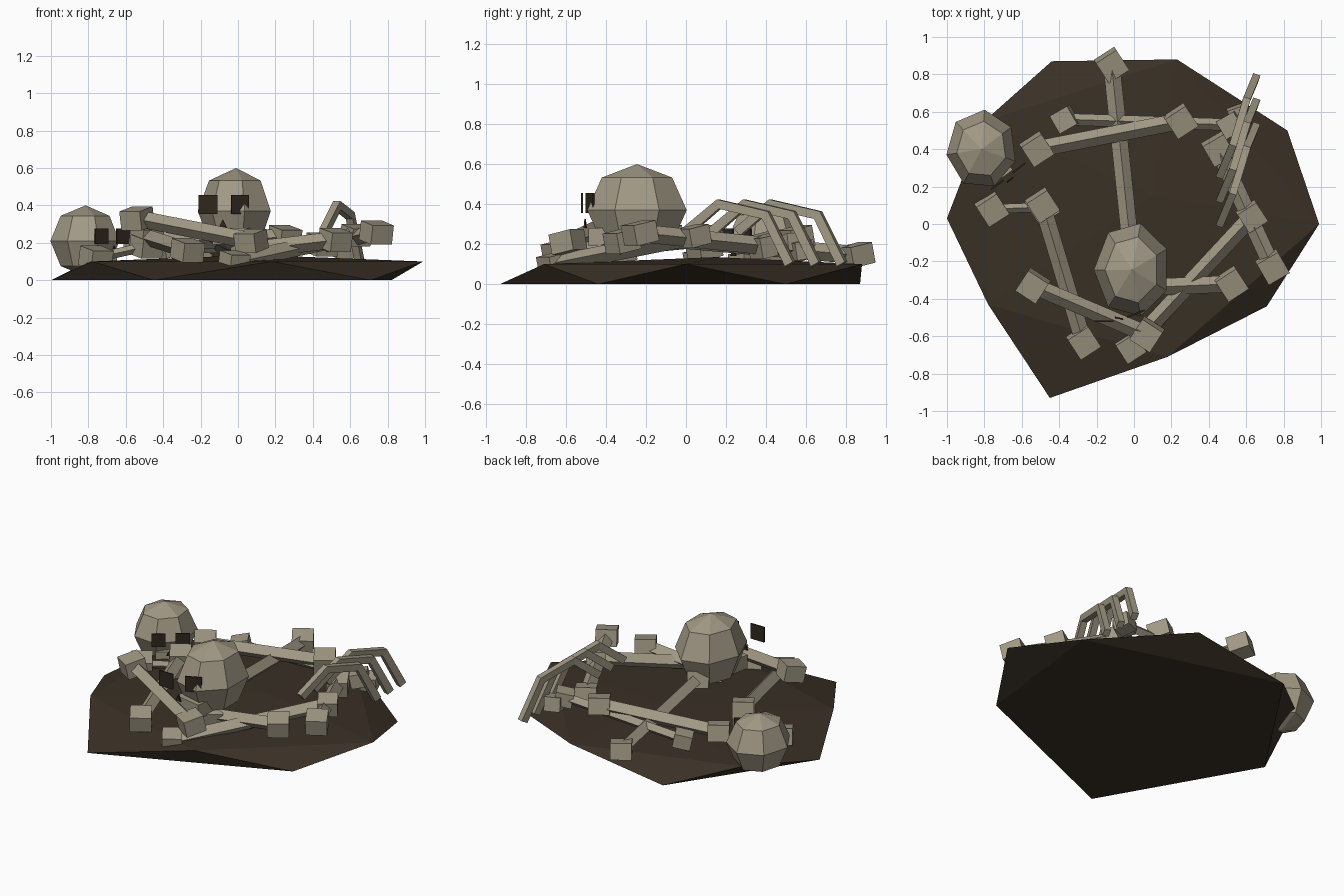
import bpy, bmesh, math
from mathutils import Vector, Matrix

if "Cube" in bpy.data.objects:
    bpy.data.objects.remove(bpy.data.objects["Cube"])


def material(name, rgb):
    m = bpy.data.materials.new(name)
    m.diffuse_color = (*rgb, 1)
    m.use_nodes = True
    m.node_tree.nodes["Principled BSDF"].inputs["Base Color"].default_value = m.diffuse_color
    return m


BONE = material("old bone", (0.36, 0.32, 0.235))
EARTH = material("dark earth", (0.042, 0.03, 0.019))
SOCKET = material("socket dark", (0.03, 0.02, 0.013))


def finish(name, bm, mat):
    bmesh.ops.recalc_face_normals(bm, faces=bm.faces)
    me = bpy.data.meshes.new(name)
    bm.to_mesh(me)
    bm.free()
    me.materials.append(mat)
    ob = bpy.data.objects.new(name, me)
    bpy.context.collection.objects.link(ob)
    return ob


def add_box(bm, centre, size, yaw=0, tilt=0):
    m = (Matrix.Translation(centre) @ Matrix.Rotation(math.radians(yaw), 4, 'Z')
         @ Matrix.Rotation(math.radians(tilt), 4, 'X') @ Matrix.Diagonal((*size, 1)))
    bmesh.ops.create_cube(bm, size=1, matrix=m)


def add_bar(bm, a, b, r):
    a, b = Vector(a), Vector(b)
    d = b - a
    m = Matrix.Translation((a + b) / 2) @ d.to_track_quat('Z', 'Y').to_matrix().to_4x4()
    bmesh.ops.create_cone(bm, segments=4, radius1=r, radius2=r, depth=d.length,
                          cap_ends=True, matrix=m)


# Earth mound: outline zigzags between the base and the upper rim
outline = [(0.99, 0.0), (0.82, 0.5), (0.23, 0.88), (-0.44, 0.87), (-0.8, 0.55),
           (-1.0, 0.03), (-0.78, -0.43), (-0.45, -0.93), (0.18, -0.71), (0.71, -0.44)]
bm = bmesh.new()
for i, (x, y) in enumerate(outline):
    bm.verts.new((x, y, 0.0 if i % 2 else 0.1))
bm.verts.new((0.1, 0.15, 0.135))
bmesh.ops.convex_hull(bm, input=bm.verts)
finish("earth_mound", bm, EARTH)


# Long bones: four-sided shaft with a block at each end
def long_bone(name, a, b, r=0.045, knob=0.13, yaw=33):
    bm = bmesh.new()
    add_bar(bm, a, b, r)
    for p in (a, b):
        add_box(bm, p, (knob, knob, knob * 0.8), yaw, 12)
    finish(name, bm, BONE)


long_bone("spine_bone", (-0.12, 0.85, 0.145), (-0.02, -0.1, 0.23))
long_bone("back_thigh_bone", (-0.52, 0.4, 0.2), (0.25, 0.55, 0.23))
long_bone("front_arm_bone", (-0.54, -0.33, 0.33), (0.07, -0.59, 0.21), yaw=-33)
long_bone("left_shin_bone", (-0.49, 0.1, 0.23), (-0.27, -0.63, 0.16))
long_bone("right_thigh_bone", (0.63, 0.04, 0.24), (-0.02, -0.66, 0.1), knob=0.12)
long_bone("middle_bone", (0.05, -0.34, 0.16), (0.52, -0.32, 0.215))
long_bone("back_thin_bone", (-0.37, 0.56, 0.17), (0.52, 0.53, 0.2), 0.032, 0.11, -60)
long_bone("left_thin_bone", (-0.76, 0.08, 0.12), (-0.49, 0.09, 0.18), 0.025)
long_bone("right_arm_bone", (0.45, 0.4, 0.19), (0.74, -0.23, 0.255), yaw=30)

# Loose knuckle by the ribs
bm = bmesh.new()
add_box(bm, (0.56, 0.58, 0.17), (0.1, 0.1, 0.09), 20, 10)
finish("loose_knuckle", bm, BONE)

# Ribs: three parallel bent strips
path = [(0.46, 0.0, 0.26), (0.53, 0.165, 0.4), (0.6, 0.4, 0.345), (0.65, 0.52, 0.1)]
side = Vector((0.95, -0.32, 0)) * 0.02
for k in range(3):
    bm = bmesh.new()
    pts = [Vector(p) + Vector((0, 0.13 * k, 0)) for p in path]
    rings = []
    for i, p in enumerate(pts):
        t = (pts[min(i + 1, 3)] - pts[max(i - 1, 0)]).normalized()
        up = side.cross(t).normalized() * 0.024
        rings.append([bm.verts.new(p + s * side + u * up)
                      for s, u in ((1, 1), (1, -1), (-1, -1), (-1, 1))])
    for r0, r1 in zip(rings, rings[1:]):
        for j in range(4):
            bm.faces.new((r0[j], r0[(j + 1) % 4], r1[(j + 1) % 4], r1[j]))
    bm.faces.new(rings[0])
    bm.faces.new(rings[-1])
    finish(f"rib_{k + 1}", bm, BONE)


# Skulls: seven-sided cranium, jaw block, dark eye plates and nose
def skull(name, centre, radii, turn, jaw, jaw_size, jaw_yaw, eyes, eye_size, nose):
    bm = bmesh.new()
    m = (Matrix.Translation(centre) @ Matrix.Diagonal((*radii, 1))
         @ Matrix.Rotation(math.radians(turn), 4, 'Z'))
    bmesh.ops.create_uvsphere(bm, u_segments=7, v_segments=4, radius=1, matrix=m)
    finish(name + "_cranium", bm, BONE)
    bm = bmesh.new()
    add_box(bm, jaw, jaw_size, jaw_yaw)
    finish(name + "_jaw", bm, BONE)
    for i, (p, yaw) in enumerate(eyes):
        bm = bmesh.new()
        add_box(bm, p, (eye_size, 0.009, eye_size), yaw)
        finish(f"{name}_eye_{i + 1}", bm, SOCKET)
    bm = bmesh.new()
    p = Vector(nose)
    across = Vector((math.cos(math.radians(jaw_yaw)), math.sin(math.radians(jaw_yaw)), 0))
    out = Vector((across.y, -across.x, 0)) * 0.008
    front = [p - across * 0.022, p + across * 0.022, p + Vector((0, 0, 0.045))]
    for q in front:
        bm.verts.new(q)
        bm.verts.new(q + out)
    bmesh.ops.convex_hull(bm, input=bm.verts)
    finish(name + "_nose", bm, SOCKET)


skull("large_skull", (-0.01, -0.245, 0.37), (0.205, 0.255, 0.23), 90,
      (-0.03, -0.4, 0.235), (0.19, 0.14, 0.09), -12,
      [((-0.16, -0.52, 0.405), 0), ((0.01, -0.48, 0.405), 22)], 0.1,
      (-0.08, -0.5, 0.28))
skull("small_skull", (-0.815, 0.4, 0.21), (0.19, 0.212, 0.19), 98,
      (-0.73, 0.29, 0.115), (0.13, 0.1, 0.07), 37,
      [((-0.73, 0.21, 0.235), 37), ((-0.615, 0.3, 0.235), 37)], 0.085,
      (-0.665, 0.24, 0.14))
